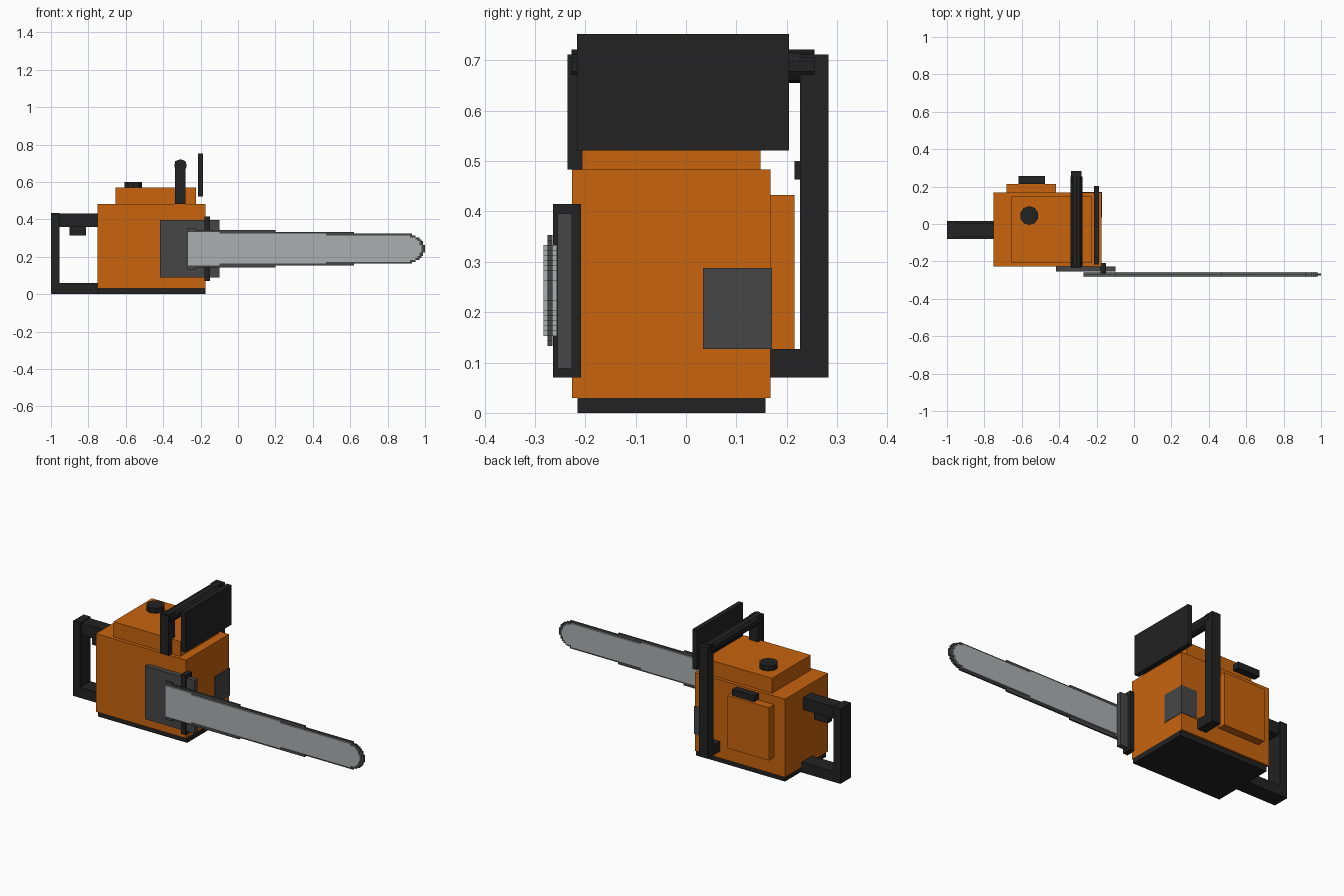
import bpy, bmesh
from math import sqrt, radians

cube = bpy.data.objects.get("Cube")
if cube:
    bpy.data.objects.remove(cube)


def material(name, colour):
    m = bpy.data.materials.new(name)
    m.use_nodes = True
    m.diffuse_color = (*colour, 1)
    m.node_tree.nodes["Principled BSDF"].inputs["Base Color"].default_value = (*colour, 1)
    return m


orange = material("orange", (0.58, 0.127, 0.004))
black = material("black", (0.016, 0.016, 0.016))
dark = material("dark grey", (0.061, 0.061, 0.061))
steel = material("steel", (0.41, 0.434, 0.434))


def finish(name, bm, mat):
    bmesh.ops.recalc_face_normals(bm, faces=bm.faces)
    mesh = bpy.data.meshes.new(name)
    bm.to_mesh(mesh)
    bm.free()
    mesh.materials.append(mat)
    obj = bpy.data.objects.new(name, mesh)
    bpy.context.collection.objects.link(obj)
    return obj


def box(name, mat, x, y, z):
    """Box given by its range on each axis."""
    bm = bmesh.new()
    bmesh.ops.create_cube(bm, size=1)
    for v in bm.verts:
        v.co = [(r[0] + r[1]) / 2 + c * (r[1] - r[0]) for r, c in zip((x, y, z), v.co)]
    return finish(name, bm, mat)


def cylinder(name, mat, centre, radius, depth, sides, rotation=0):
    bm = bmesh.new()
    bmesh.ops.create_cone(bm, cap_ends=True, segments=sides, radius1=radius,
                          radius2=radius, depth=depth)
    obj = finish(name, bm, mat)
    obj.location = centre
    obj.rotation_euler.x = rotation
    return obj


def blade(name, mat, start, tip, root_half, end_half, nose, y, step=0.01):
    """Tapering plate with a round nose and a finely stepped edge."""
    cells = round((tip - start) / step)
    upper = []
    for i in range(cells):
        left = start + i * step
        mid = left + step / 2
        half = root_half + (end_half - root_half) * (mid - start) / (tip - start)
        into = (mid - (tip - nose)) / nose
        if into > 0:
            half *= sqrt(1 - into * into)
        half = max(step, round(half / step) * step)
        if not upper or abs(upper[-1][1] - half) > step / 2:
            if upper:
                upper.append((left, upper[-1][1]))
            upper.append((left, half))
    upper.append((tip, upper[-1][1]))
    outline = upper + [(px, -h) for px, h in reversed(upper)]
    bm = bmesh.new()
    face = bm.faces.new([bm.verts.new((px, y[0], 0.243 + h)) for px, h in outline])
    side = bmesh.ops.extrude_face_region(bm, geom=[face])["geom"]
    for v in side:
        if isinstance(v, bmesh.types.BMVert):
            v.co.y = y[1]
    return finish(name, bm, mat)


# Engine housing
box("base_plate", black, (-0.745, -0.175), (-0.215, 0.158), (0, 0.03))
box("engine_body", orange, (-0.752, -0.175), (-0.226, 0.168), (0.03, 0.483))
box("top_cover", orange, (-0.655, -0.225), (-0.206, 0.148), (0.483, 0.57))
box("starter_cover", orange, (-0.682, -0.417), (0.168, 0.215), (0.127, 0.433))
box("starter_grip", black, (-0.617, -0.475), (0.215, 0.256), (0.463, 0.5))
box("muffler", dark, (-0.275, -0.172), (0.034, 0.171), (0.127, 0.288))
cylinder("fuel_cap", black, (-0.56, 0.045, 0.585), 0.05, 0.03, 10)

# Rear handle
grip_y = (-0.08, 0.015)
box("rear_handle_foot", black, (-1, -0.74), grip_y, (0, 0.06))
box("rear_handle_post", black, (-1, -0.955), grip_y, (0, 0.435))
box("rear_handle_grip", black, (-0.96, -0.745), (-0.07, 0.005), (0.36, 0.43))
box("trigger", black, (-0.9, -0.812), (-0.052, -0.012), (0.313, 0.362))

# Wrap-around front handle and hand guard
bar_x = (-0.336, -0.28)
box("front_handle_short_post", black, bar_x, (-0.235, -0.178), (0.483, 0.712))
box("front_handle_long_post", black, bar_x, (0.226, 0.283), (0.07, 0.712))
box("front_handle_foot", black, bar_x, (0.168, 0.283), (0.07, 0.127))
cylinder("front_handle_grip", black, (-0.307, 0.014, 0.688), 0.033, 0.482, 10, radians(90))
box("hand_guard", black, (-0.214, -0.186), (-0.216, 0.204), (0.521, 0.752))

# Cutting side
box("clutch_cover", dark, (-0.417, -0.1), (-0.255, -0.226), (0.088, 0.396))
box("bumper", black, (-0.179, -0.15), (-0.264, -0.208), (0.07, 0.415))
blade("chain", dark, -0.27, 1.0, 0.106, 0.076, 0.1, (-0.275, -0.265))
blade("guide_bar", steel, -0.27, 0.98, 0.088, 0.066, 0.08, (-0.283, -0.256))
